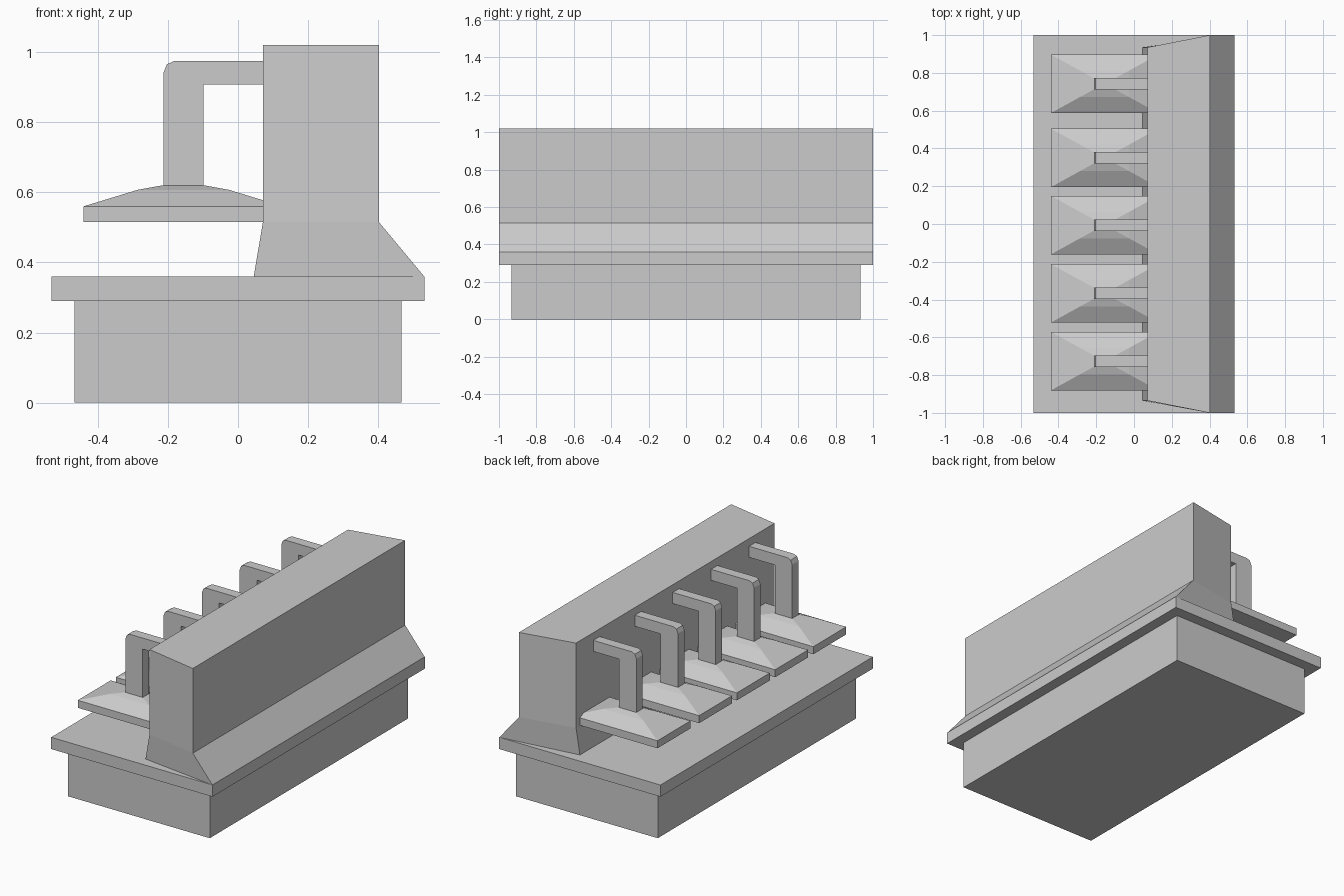
import bpy

if "Cube" in bpy.data.objects:
    bpy.data.objects.remove(bpy.data.objects["Cube"])


def mesh_object(name, verts, faces):
    mesh = bpy.data.meshes.new(name)
    mesh.from_pydata(verts, [], faces)
    mesh.update()
    obj = bpy.data.objects.new(name, mesh)
    bpy.context.collection.objects.link(obj)
    return obj


def loft(name, rings):
    """Join equal-length counter-clockwise rings, lowest first, and cap the ends."""
    n = len(rings[0])
    verts = [p for ring in rings for p in ring]
    faces = [tuple(reversed(range(n))), tuple(range(len(verts) - n, len(verts)))]
    for r in range(len(rings) - 1):
        for i in range(n):
            j = (i + 1) % n
            faces.append((r * n + i, r * n + j, (r + 1) * n + j, (r + 1) * n + i))
    return mesh_object(name, verts, faces)


def rect(cx, cy, hx, hy, z):
    return [(cx - hx, cy - hy, z), (cx + hx, cy - hy, z),
            (cx + hx, cy + hy, z), (cx - hx, cy + hy, z)]


def wall_ring(x_front, x_back, z):
    return [(x_front, -0.935, z), (x_back, -1, z), (x_back, 1, z), (x_front, 0.935, z)]


# plinth and overhanging slab
loft("plinth", [rect(0, 0, 0.467, 0.933, 0), rect(0, 0, 0.467, 0.933, 0.29)])
loft("base_slab", [rect(0, 0, 0.532, 1, 0.29), rect(0, 0, 0.532, 1, 0.36)])

# tall back wall with flared foot
loft("back_wall", [wall_ring(0.045, 0.531, 0.36), wall_ring(0.071, 0.402, 0.515),
                   wall_ring(0.071, 0.402, 1.02)])

# side profile of the bent arm: x, z
ARM = [(-0.213, 0.61), (-0.099, 0.61), (-0.099, 0.908), (0.1, 0.908), (0.1, 0.974),
       (-0.183, 0.974), (-0.203, 0.965), (-0.213, 0.94)]
# pad levels: half length, half width, z
PAD = [(0.284, 0.155, 0.515), (0.284, 0.155, 0.56), (0.13, 0.07, 0.607), (0.058, 0.031, 0.62)]

# row of five pads hung on bent arms
for k, y in enumerate((-0.726, -0.367, -0.006, 0.35, 0.742), 1):
    loft(f"pad_{k}", [rect(-0.156, y, hx, hy, z) for hx, hy, z in PAD])
    loft(f"arm_{k}", [[(x, y + 0.03, z) for x, z in ARM],
                      [(x, y - 0.03, z) for x, z in ARM]])
